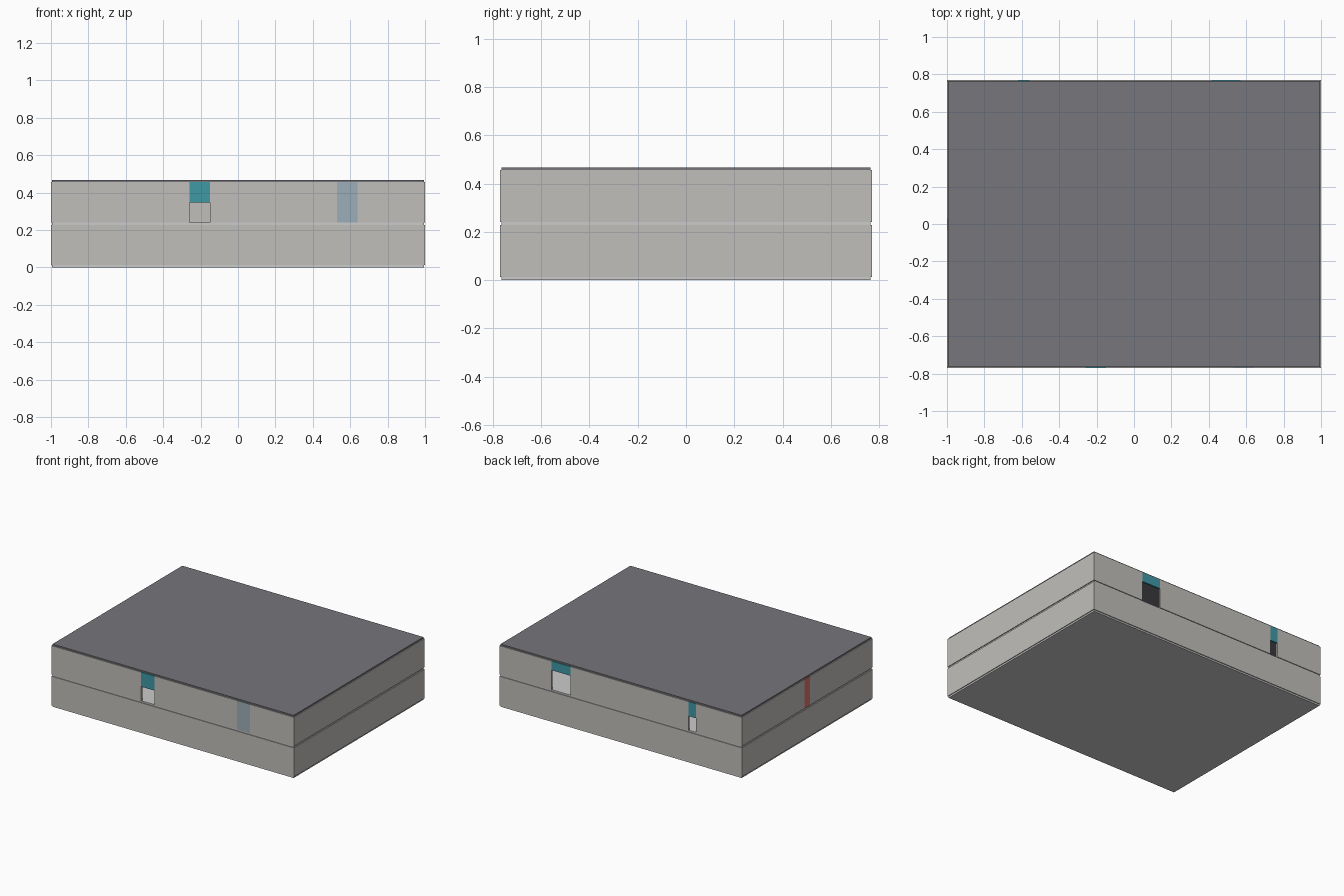
import bpy

if "Cube" in bpy.data.objects:
    bpy.data.objects.remove(bpy.data.objects["Cube"])

X, Y, T = 1.0, 0.77, 0.014          # half sizes of the walls, wall thickness
INSET = 0.006                       # slabs sit slightly inside the wall faces
Z = [0, 0.012, 0.228, 0.24, 0.456, 0.467]  # slab / wall levels


def material(name, rgb):
    m = bpy.data.materials.new(name)
    m.diffuse_color = (*rgb, 1)
    m.use_nodes = True
    m.node_tree.nodes["Principled BSDF"].inputs["Base Color"].default_value = m.diffuse_color
    return m


WALL = material("warm_grey", (0.53, 0.52, 0.49))
ROOF = material("roof_grey", (0.18, 0.18, 0.20))
TEAL = material("teal", (0.05, 0.32, 0.38))
BLUE = material("pale_blue", (0.33, 0.42, 0.48))
RED = material("red", (0.70, 0.18, 0.15))


def box(name, lo, hi, mat=None):
    bpy.ops.mesh.primitive_cube_add(size=1, location=[(a + b) / 2 for a, b in zip(lo, hi)])
    o = bpy.context.object
    o.name = name
    o.scale = [b - a for a, b in zip(lo, hi)]
    bpy.ops.object.transform_apply(location=False, rotation=False, scale=True)
    if mat:
        o.data.materials.append(mat)
    return o


def wall(name, side, z0, z1, inserts=()):
    """Wall split by inserts: (start, end, insert bottom, material)."""
    along_x = side in ("front", "back")
    half = X if along_x else Y - T
    outer = {"front": -Y, "back": Y, "left": -X, "right": X}[side]
    inner = outer + (T if outer < 0 else -T)
    d0, d1 = sorted((outer, inner))

    def piece(label, a, b, lo, hi, mat):
        if along_x:
            box(label, (a, d0, lo), (b, d1, hi), mat)
        else:
            box(label, (d0, a, lo), (d1, b, hi), mat)

    pos = -half
    for a, b, bottom, mat in sorted(inserts, key=lambda i: i[0]):
        piece(name, pos, a, z0, z1, WALL)
        piece(side + "_panel", a, b, bottom, z1, mat)
        pos = b
    piece(name, pos, half, z0, z1, WALL)


# floor slabs and roof
for name, lo, hi, mat in (("ground_slab", Z[0], Z[1], None),
                          ("middle_slab", Z[2], Z[3], None),
                          ("roof", Z[4], Z[5], ROOF)):
    box(name, (-X + INSET, -Y + INSET, lo), (X - INSET, Y - INSET, hi), mat)

# plain lower storey
for side in ("front", "back", "left", "right"):
    wall("lower_wall_" + side, side, Z[1], Z[2])

# upper storey with doorways (open below a panel) and full-height panels
upper = {
    "front": [(-0.26, -0.15, 0.348, TEAL), (0.53, 0.64, Z[3], BLUE)],
    "back": [(-0.62, -0.56, 0.348, TEAL), (0.415, 0.57, 0.388, TEAL)],
    "left": [(-0.035, 0.03, Z[3], RED)],
    "right": [],
}
for side, inserts in upper.items():
    wall("upper_wall_" + side, side, Z[3], Z[4], inserts)
